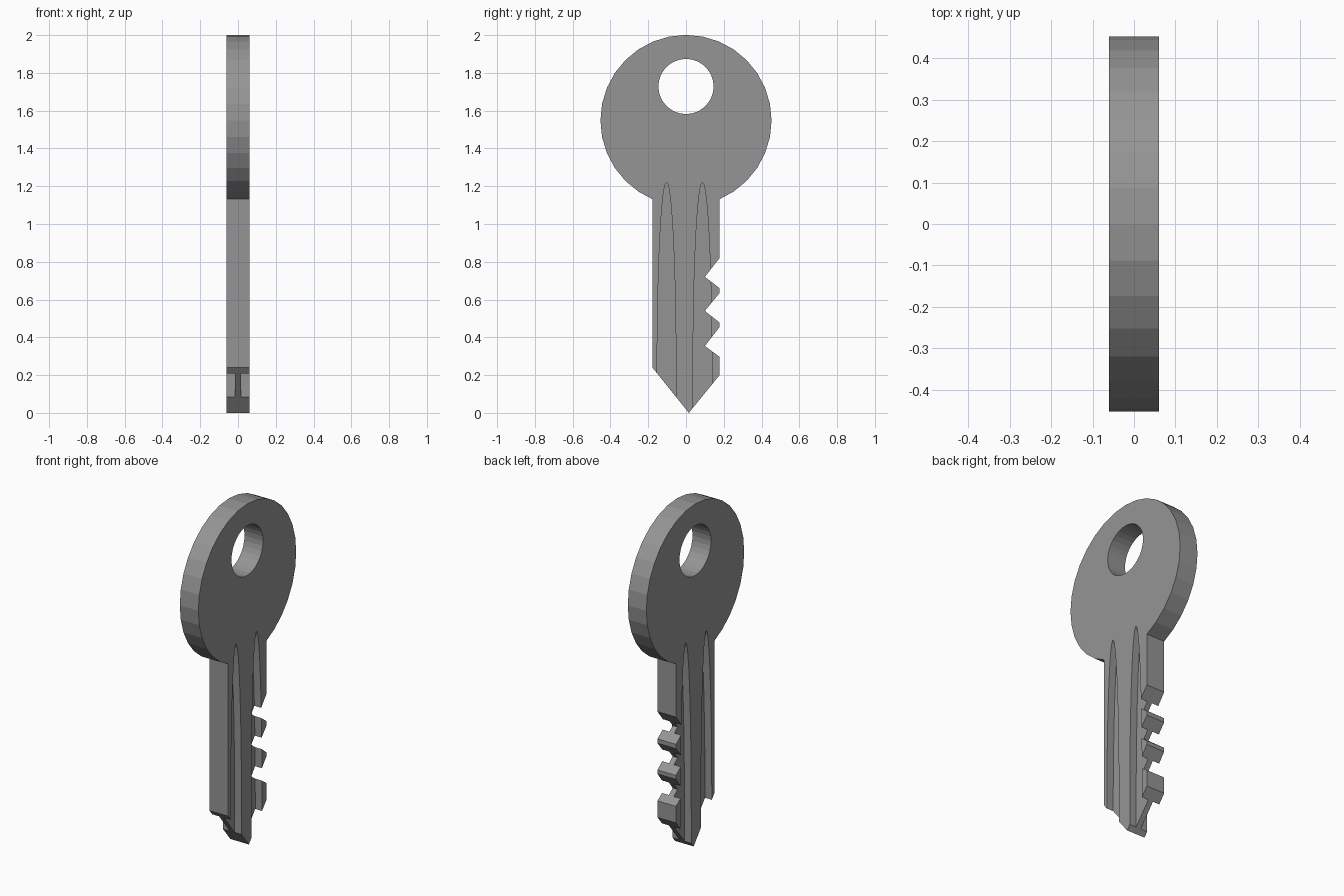
import bpy
import bmesh
from math import sin, cos, pi, asin

HALF = 0.06          # half thickness of the key
WEB = 0.016          # half thickness left between the grooves
BOW_Z, BOW_R = 1.548, 0.453
HOLE_Z, HOLE_R = 1.728, 0.146
BLADE = 0.178        # half width of the blade

cube = bpy.data.objects.get("Cube")
if cube:
    bpy.data.objects.remove(cube, do_unlink=True)

metal = bpy.data.materials.new("grey metal")
metal.use_nodes = True
colour = (0.3, 0.3, 0.3, 1)
metal.diffuse_color = colour
metal.node_tree.nodes["Principled BSDF"].inputs["Base Color"].default_value = colour


def slab(name, outline, x0, x1):
    """Extrude a (y, z) outline from x0 to x1."""
    bm = bmesh.new()
    face = bm.faces.new([bm.verts.new((x0, y, z)) for y, z in outline])
    ext = bmesh.ops.extrude_face_region(bm, geom=[face])
    moved = [v for v in ext["geom"] if isinstance(v, bmesh.types.BMVert)]
    bmesh.ops.translate(bm, verts=moved, vec=(x1 - x0, 0, 0))
    bmesh.ops.recalc_face_normals(bm, faces=bm.faces)
    mesh = bpy.data.meshes.new(name)
    bm.to_mesh(mesh)
    bm.free()
    mesh.materials.append(metal)
    obj = bpy.data.objects.new(name, mesh)
    bpy.context.collection.objects.link(obj)
    return obj


def circle(z, r, n=32):
    return [(r * sin(2 * pi * i / n), z + r * cos(2 * pi * i / n)) for i in range(n)]


# Round bow, running down into the blade
neck_z = BOW_Z - BOW_R * cos(asin(BLADE / BOW_R))
bow = [p for p in circle(BOW_Z, BOW_R) if p[1] > neck_z]
right_bow = [p for p in bow if p[0] >= -0.001]
left_bow = [p for p in bow if p[0] < -0.001]

# Toothed edge, pointed tip and plain edge
teeth = [(BLADE, 0.82), (0.10, 0.72), (BLADE, 0.66),
         (BLADE, 0.635), (0.10, 0.54), (BLADE, 0.478),
         (BLADE, 0.455), (0.10, 0.354), (BLADE, 0.297)]
tip = [(BLADE, 0.20), (0.015, 0), (-BLADE, 0.24)]
outline = right_bow + [(BLADE, neck_z)] + teeth + tip + [(-BLADE, neck_z)] + left_bow
key = slab("key_body", outline, -HALF, HALF)

# Cutters: the ring hole and two long tapering grooves on each side
cutters = [slab("hole_cutter", circle(HOLE_Z, HOLE_R), -0.2, 0.2)]
for centre in (-0.103, 0.087):
    arch = [(centre + 0.05 * cos(pi * i / 24), 0.2 + 1.02 * sin(pi * i / 24))
            for i in range(25)]
    groove = [(centre + 0.05, -0.1)] + arch + [(centre - 0.05, -0.1)]
    for side in (-1, 1):
        cutters.append(slab("groove_cutter", groove, side * WEB, side * 0.2))

for cutter in cutters:
    cutter.hide_render = True
    mod = key.modifiers.new("cut", "BOOLEAN")
    mod.operation = "DIFFERENCE"
    mod.solver = "EXACT"
    mod.object = cutter

# Bake the cuts and drop the cutters
bpy.context.view_layer.update()
graph = bpy.context.evaluated_depsgraph_get()
baked = bpy.data.meshes.new_from_object(key.evaluated_get(graph))
key.modifiers.clear()
key.data = baked
baked.name = "key_body"
for cutter in cutters:
    bpy.data.objects.remove(cutter, do_unlink=True)
